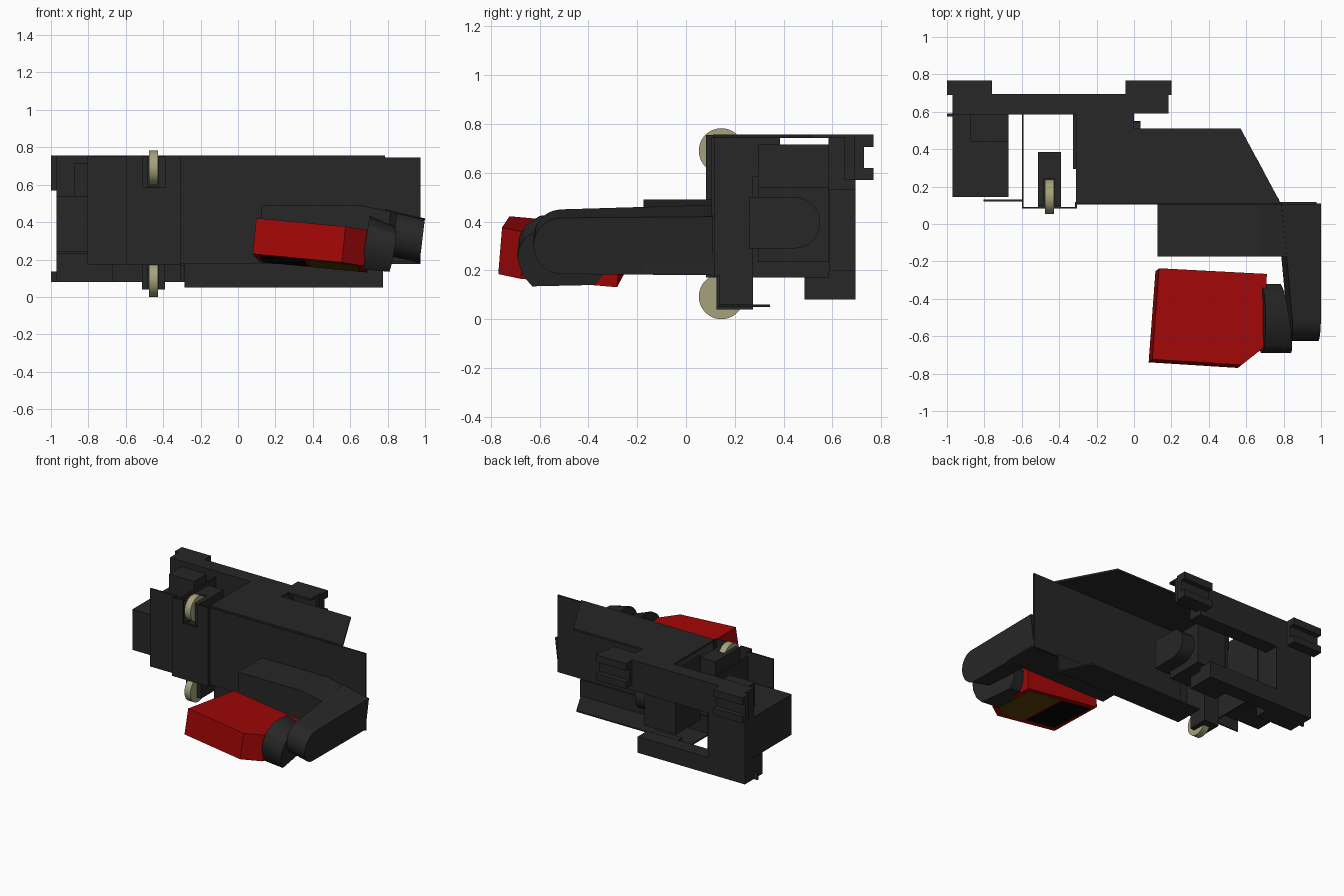
import bpy, bmesh, math
from mathutils import Vector, Euler


def material(name, rgb):
    m = bpy.data.materials.new(name)
    m.diffuse_color = (*rgb, 1)
    return m


DARK = material("dark_grey", (0.02, 0.02, 0.02))
BLACK = material("black", (0.002, 0.002, 0.002))
RED = material("red", (0.36, 0.002, 0.002))
TAN = material("tan", (0.38, 0.36, 0.2))
BROWN = material("brown", (0.1, 0.05, 0.002))


def prism(name, pts, axis, a, b, mat=DARK, warp=None):
    """Extrude a 2D outline along an axis from a to b (x: yz, y: xz, z: xy)."""
    def place(u, v, w):
        return {"x": (w, u, v), "y": (u, w, v), "z": (u, v, w)}[axis]
    bm = bmesh.new()
    lo = [bm.verts.new(place(u, v, a)) for u, v in pts]
    hi = [bm.verts.new(place(u, v, b)) for u, v in pts]
    n = len(pts)
    bm.faces.new(lo)
    bm.faces.new(hi)
    for i in range(n):
        bm.faces.new((lo[i], lo[(i + 1) % n], hi[(i + 1) % n], hi[i]))
    if warp:
        for v in bm.verts:
            v.co = warp(v.co.copy())
    bmesh.ops.recalc_face_normals(bm, faces=bm.faces)
    me = bpy.data.meshes.new(name)
    bm.to_mesh(me)
    bm.free()
    me.materials.append(mat)
    ob = bpy.data.objects.new(name, me)
    bpy.context.collection.objects.link(ob)
    return ob


def box(name, x, y, z, mat=DARK):
    pts = [(x[0], y[0]), (x[1], y[0]), (x[1], y[1]), (x[0], y[1])]
    return prism(name, pts, "z", z[0], z[1], mat)


def arc(cu, cv, r, a0, a1, n):
    return [(cu + r * math.cos(math.radians(a0 + (a1 - a0) * i / n)),
             cv + r * math.sin(math.radians(a0 + (a1 - a0) * i / n))) for i in range(n + 1)]


def smooth(ob):
    bpy.ops.object.select_all(action="DESELECT")
    bpy.context.view_layer.objects.active = ob
    ob.select_set(True)
    bpy.ops.object.shade_smooth_by_angle(angle=math.radians(30))


# Thin sheet housing: front, top and lower skirt
box("front_panel", (-0.31, 0.975), (0.105, 0.118), (0.175, 0.745))
prism("top_sheet", [(-0.31, 0.11), (0.785, 0.11), (0.57, 0.51), (0, 0.51), (0, 0.59),
                    (0.185, 0.59), (0.185, 0.695), (-0.97, 0.695), (-0.97, 0.585),
                    (-0.31, 0.585)], "z", 0.743, 0.757)
box("lower_skirt", (-0.285, 0.775), (0.125, 0.137), (0.05, 0.18))
prism("lower_sheet", [(-0.285, 0.125), (0.775, 0.125), (0.66, 0.345), (-0.285, 0.345)],
      "z", 0.05, 0.06)

# Stepped sheets beside the rollers, notched around the upper roller
box("left_front_sheet", (-0.805, -0.59), (0.12, 0.13), (0.17, 0.75))
prism("roller_front_sheet", [(-0.6, 0.17), (-0.305, 0.17), (-0.305, 0.755), (-0.39, 0.755),
                             (-0.39, 0.585), (-0.51, 0.585), (-0.51, 0.755), (-0.6, 0.755)],
      "y", 0.082, 0.092)
box("left_side_wall", (-0.6, -0.59), (0.085, 0.59), (0.17, 0.715))
box("sheet_step", (-0.315, -0.305), (0.085, 0.117), (0.17, 0.755))
box("inner_side_wall", (-0.325, -0.31), (0.295, 0.59), (0.235, 0.715))

# Rollers and their forked brackets
for label, z, (z0, z1), y1, fill in (("upper", 0.69, (0.585, 0.75), 0.385, 0.24),
                                     ("lower", 0.0925, (0.04, 0.175), 0.275, 0.2)):
    wheel = prism(label + "_roller", arc(0.145, z, 0.0925, 0, 352.5, 47), "x", -0.477, -0.428, TAN)
    smooth(wheel)
    y0 = 0.1 if label == "upper" else 0.125
    box(label + "_bracket_left", (-0.513, -0.48), (y0, y1), (z0, z1))
    box(label + "_bracket_right", (-0.425, -0.39), (y0, y1), (z0, z1))
    box(label + "_bracket_back", (-0.48, -0.425), (fill, y1), (z0, z1))
box("roller_post", (-0.512, -0.39), (0.092, 0.275), (0.17, 0.59))

# Rear frame
box("rear_top_rail", (-0.97, 0.0), (0.585, 0.695), (0.53, 0.745))
box("rear_column", (-0.97, -0.67), (0.585, 0.695), (0.08, 0.54))
box("column_shoulder", (-0.875, -0.67), (0.44, 0.59), (0.53, 0.715))
box("rear_bottom_bar", (-0.97, -0.09), (0.585, 0.695), (0.08, 0.2))
box("bottom_foot_right", (-0.31, -0.09), (0.485, 0.59), (0.08, 0.17))
box("bottom_foot_left", (-0.97, -0.67), (0.485, 0.59), (0.08, 0.235))
box("bottom_tab", (-1, -0.965), (0.575, 0.59), (0.08, 0.135))
box("left_box", (-0.97, -0.67), (0.145, 0.59), (0.24, 0.54))
box("middle_block", (-0.31, -0.07), (0.295, 0.585), (0.235, 0.54))
bar = prism("round_ended_bar", [(0.26, 0.5), (0.26, 0.29)] + arc(0.445, 0.395, 0.105, -90, 90, 14),
            "x", -0.31, 0.035)
smooth(bar)

# C-shaped mounting hooks
for label, x0, x1 in (("left", -1.0, -0.76), ("right", -0.045, 0.2)):
    prism(label + "_hook", [(0.69, 0.57), (0.768, 0.57), (0.768, 0.62), (0.73, 0.62),
                            (0.73, 0.705), (0.768, 0.705), (0.768, 0.757), (0.69, 0.757)],
          "x", x0, x1)
box("right_hook_block", (0.0, 0.185), (0.65, 0.7), (0.57, 0.75))

# Arm: shoulder block, forward beam with round end
prism("arm_shoulder", [(0.125, 0.19), (0.125, 0.49), (0.66, 0.49), (0.985, 0.42), (0.975, 0.19)],
      "y", -0.175, 0.11)


def tilt_arm(c):
    x, y, z = c
    if x < 0.9:
        x += 0.06 * max(0, min(1, (-0.17 - y) / 0.35))
    return Vector((x + (z - 0.315) * 0.12, y, z - (x - 0.92) * 0.23))


arm = prism("arm_beam", [(0.11, 0.195)] + arc(-0.51, 0.315, 0.115, 270, 90, 16) + [(0.11, 0.435)],
            "x", 0.775, 0.985, DARK, tilt_arm)
smooth(arm)


# Tapered swivel joint between arm and head
def taper_joint(c):
    x, y, z = c
    if x > 0.75:
        x += (-0.31 - y) * 0.14
        z = 0.27 + (z - 0.28) * 0.85
    return Vector((x + (z - 0.28) * 0.16, y, z - (x - 0.7) * 0.16))


joint = prism("swivel_joint", [(-0.63, 0.145), (-0.67, 0.2), (-0.69, 0.28), (-0.685, 0.33),
                               (-0.66, 0.38), (-0.6, 0.42), (-0.52, 0.43), (-0.42, 0.415),
                               (-0.355, 0.36), (-0.32, 0.28), (-0.335, 0.2), (-0.375, 0.145)],
              "x", 0.68, 0.785, DARK, taper_joint)
smooth(joint)

# Tilted red head with inset panels underneath
head_parts = [
    prism("head", [(-0.295, -0.245), (0.185, -0.25), (0.3, -0.15), (0.3, 0.245), (-0.28, 0.245)],
          "z", -0.098, 0.095, RED),
    prism("head_brown_panel", [(0.0, -0.215), (0.17, -0.215), (0.265, -0.13), (0.265, 0.215),
                               (0.0, 0.215)], "z", -0.101, -0.095, BROWN),
    box("head_black_panel", (-0.26, -0.02), (-0.2, 0.2), (-0.101, -0.095), BLACK),
]
for ob in head_parts:
    ob.rotation_euler = Euler((math.radians(-5), math.radians(5.5), math.radians(-3)))
    ob.location = (0.392, -0.503, 0.278)
